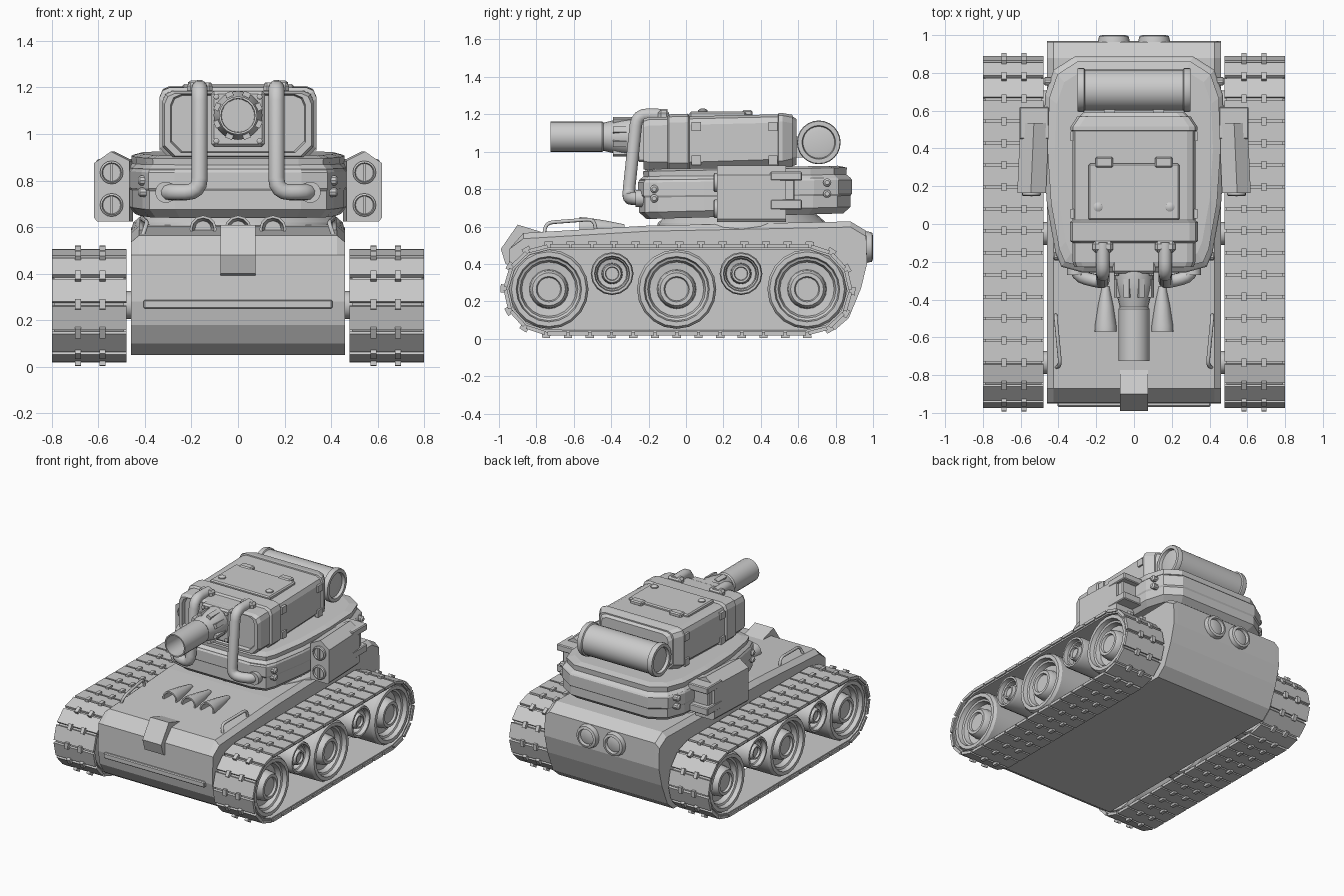
import bpy, bmesh, math
from mathutils import Vector, Matrix

if "Cube" in bpy.data.objects:
    bpy.data.objects.remove(bpy.data.objects["Cube"])


def finish(name, bm, mirror=False, smooth=None, bevel=0):
    bmesh.ops.recalc_face_normals(bm, faces=bm.faces)
    me = bpy.data.meshes.new(name)
    bm.to_mesh(me)
    bm.free()
    ob = bpy.data.objects.new(name, me)
    bpy.context.collection.objects.link(ob)
    if smooth:
        bpy.ops.object.select_all(action='DESELECT')
        ob.select_set(True)
        bpy.context.view_layer.objects.active = ob
        bpy.ops.object.shade_smooth_by_angle(angle=math.radians(smooth))
    if bevel:
        m = ob.modifiers.new("bevel", 'BEVEL')
        m.width, m.segments = bevel, 1
    if mirror:
        ob.modifiers.new("mirror", 'MIRROR')
    return ob


def add_loft(bm, rings, closed=False):
    vs = [[bm.verts.new(p) for p in r] for r in rings]
    n = len(vs[0])
    for a, b in zip(vs, vs[1:] + ([vs[0]] if closed else [])):
        for i in range(n):
            bm.faces.new((a[i], a[(i + 1) % n], b[(i + 1) % n], b[i]))
    if not closed:
        bm.faces.new(vs[0])
        bm.faces.new(vs[-1])


def loft(name, rings, closed=False, **kw):
    bm = bmesh.new()
    add_loft(bm, rings, closed)
    return finish(name, bm, **kw)


def add_box(bm, lo, hi, mat=Matrix()):
    lo, hi = Vector(lo), Vector(hi)
    size = Matrix.Diagonal((*(hi - lo), 1))
    bmesh.ops.create_cube(bm, size=1, matrix=mat @ Matrix.Translation((lo + hi) / 2) @ size)


def box(name, *spans, **kw):
    bm = bmesh.new()
    for lo, hi in spans:
        add_box(bm, lo, hi)
    return finish(name, bm, **kw)


def lathe(name, axis, prof, centers, seg=20, smooth=None, mirror=False):
    """Revolve (radius, offset) pairs about an axis through each centre."""
    bm = bmesh.new()
    for c in centers:
        rings = []
        for r, t in prof:
            ring = []
            for i in range(seg):
                a = 2 * math.pi * i / seg
                u, v = r * math.cos(a), r * math.sin(a)
                p = {'x': (t, u, v), 'y': (u, t, v), 'z': (u, v, t)}[axis]
                ring.append(Vector(c) + Vector(p))
            rings.append(ring)
        add_loft(bm, rings)
    return finish(name, bm, mirror=mirror, smooth=smooth)


def pipe(name, pts, r, corner, sides=2):
    """Tube along a path with rounded corners, made on both sides."""
    P = [Vector(p) for p in pts]
    path = [P[0]]
    for a, b, c in zip(P, P[1:], P[2:]):
        s, e = b + (a - b).normalized() * corner, b + (c - b).normalized() * corner
        path += [s * (1 - t) ** 2 + b * 2 * t * (1 - t) + e * t * t for t in (0, .25, .5, .75, 1)]
    path.append(P[-1])
    for sx, label in ((1, "_left"), (-1, "_right")):
        cu = bpy.data.curves.new(name, 'CURVE')
        cu.dimensions, cu.bevel_depth, cu.bevel_resolution, cu.use_fill_caps = '3D', r, sides, True
        sp = cu.splines.new('POLY')
        sp.points.add(len(path) - 1)
        for q, p in zip(sp.points, path):
            q.co = (p.x * sx, p.y, p.z, 1)
        bpy.context.collection.objects.link(bpy.data.objects.new(name + label, cu))


# Hull: side profile with chamfered upper edges
hull = [(-.80, .05), (-.88, .10), (-.93, .18), (-.95, .28), (-.945, .48), (-.87, .565), (-.2, .605),
        (.88, .627), (.963, .577), (.968, .40), (.935, .267), (.87, .11), (.80, .05)]
loft("hull", [[(x, y, z - (d if z > .55 else 0)) for y, z in hull]
              for x, d in ((-.46, .03), (-.425, 0), (.425, 0), (.46, .03))])
box("front_bar", ((-.405, -.968, .248), (.405, -.94, .288)), bevel=.006)
tow = [(-.94, .39), (-.965, .40), (-.99, .48), (-.90, .61), (-.77, .57), (-.80, .54)]
loft("tow_block", [[(x, y, z) for y, z in tow] for x in (-.075, .075)])
lathe("rear_lights", 'y', [(.07, -.06), (.085, -.05), (.085, .0), (.078, .03), (.06, .035), (.055, .015), (.045, .02)],
      [(-.107, .965, .49), (.107, .965, .49)], 16, 30)
pipe("grab_handle", [(.415, -.76, .55), (.39, -.75, .62), (.415, -.49, .64), (.415, -.48, .56)], .010, .04)

# Intake scoops on the front deck
for k, x in enumerate((-.15, 0, .15)):
    lathe(f"deck_scoop_{k + 1}", 'y', [(.02, .24), (.04, .14), (.057, .03), (.058, 0), (.047, 0), (.035, .08)],
          [(x, -.57, .592)], 12, 35)

# Tracks: belt, pads and lugs around a stadium path
Y0, Y1, ZC, R, N = -.733, .647, .262, .226, 36
L = Y1 - Y0
total = 2 * L + 2 * math.pi * R


def track_point(s, off):
    s %= total
    r = R + off
    if s < L:
        return Vector((0, Y0 + s, ZC + r))
    if s < L + math.pi * R:
        a = (s - L) / R
        return Vector((0, Y1 + r * math.sin(a), ZC + r * math.cos(a)))
    if s < 2 * L + math.pi * R:
        return Vector((0, Y1 - (s - L - math.pi * R), ZC - r))
    a = (s - 2 * L - math.pi * R) / R
    return Vector((0, Y0 - r * math.sin(a), ZC - r * math.cos(a)))


bm = bmesh.new()
step = total / N
X = Vector((1, 0, 0))
add_loft(bm, [[track_point(i * step, o) + X * x for x, o in ((.49, -.012), (.79, -.012), (.79, .002), (.49, .002))]
              for i in range(N)], True)
for i in range(N):
    a, b = track_point(i * step, 0), track_point((i + 1) * step, 0)
    d = (b - a).normalized()
    up = X.cross(d)
    half = (b - a).length / 2
    for center, spans in (((a + b) / 2, [((.48, -half + .006, -.002), (.80, half - .006, .018))]),
                          (track_point(i * step, 0), [((x - .013, -.022, 0), (x + .013, .022, .032)) for x in (.583, .688)])):
        if len(spans) == 2:
            d = (track_point(i * step + .03, 0) - track_point(i * step - .03, 0)).normalized()
            up = X.cross(d)
        m = Matrix((X, d, up)).transposed().to_4x4()
        m.translation = center
        for lo, hi in spans:
            add_box(bm, lo, hi, m)
finish("track", bm, mirror=True)

# Road wheels and return rollers
big = [(.10, .50), (.20, .50), (.212, .52), (.212, .765), (.20, .785), (.175, .785), (.168, .755), (.155, .75),
       (.145, .715), (.105, .71), (.10, .755), (.088, .775), (.068, .775), (.062, .76)]
lathe("road_wheels", 'x', big, [(0, y, .265) for y in (Y0, -.05, Y1)], 20, 25, True)
small = [(r * .54, x) for r, x in big]
lathe("small_rollers", 'x', small, [(0, y, .348) for y in (-.395, .294)], 16, 25, True)
lathe("axles", 'x', [(.06, .44), (.06, .52)], [(0, y, .265) for y in (Y0, -.05, Y1)], 12, 35, True)

# Turret ring and lower turret, lofted from a plan outline
lathe("turret_ring", 'z', [(.46, -.03), (.45, .01), (.37, .08)], [(0, .30, .61)], 28, 25)
half = [(.27, -.25), (.38, -.22), (.41, -.15), (.455, .10), (.475, .40), (.465, .68), (.42, .81), (.31, .88)]
plan = half + [(-x, y) for x, y in half[::-1]]


def turret_ring(s, zf, zb):
    return [(x * s, .315 + (y - .315) * s, zf + (zb - zf) * (y + .25) / 1.13) for x, y in plan]


loft("lower_turret", [turret_ring(*l) for l in (
    (.93, .64, .67), (1, .675, .705), (1, .85, .86), (.96, .868, .878), (.965, .895, .915), (.88, .908, .925))])
loft("turret_band", [turret_ring(*l) for l in ((1, .755, .765), (1.012, .765, .775), (1.012, .835, .85), (1, .845, .86))])
for nm, y, x, zs in (("front_bolts", -.17, .385, (.80, .75)), ("rear_bolts", .755, .435, (.835, .775))):
    lathe(nm, 'x', [(.022, 0), (.022, .035), (.012, .045)], [(x, y, z) for z in zs], 10, 35, True)

# Side pods with front lamps and rear clamps
pod = [(.46, .625), (.60, .625), (.612, .64), (.612, .875), (.54, .925), (.46, .885)]
loft("side_pod", [[(x + dx, y, z) for x, z in pod] for y, dx in ((.165, .006), (.535, -.01))], mirror=True)
box("pod_clamps", ((.45, .45, .845), (.607, .62, .893)), ((.45, .45, .69), (.607, .62, .745)),
    ((.44, .52, .70), (.585, .58, .88)), mirror=True, bevel=.006)
lathe("pod_lamps", 'y', [(.05, .02), (.05, -.012), (.042, -.018), (.038, -.008)],
      [(.543, .165, z) for z in (.835, .695)], 16, 35, True)
box("lamp_slots", *[((.537, .146, z - .038), (.549, .165, z + .038)) for z in (.835, .695)], mirror=True)


# Upper turret: chamfered sections along y
def section(y, w, lo, hi, c=.045):
    q = [(w, lo + c), (w, hi - c), (w - c * .3, hi - c * .3), (w - c, hi)]
    right = [(w - c, lo)] + q
    return [(x, y, z) for x, z in right + [(-x, z) for x, z in right[::-1]]]


loft("upper_turret", [section(*s) for s in (
    (-.20, .25, .95, 1.15), (-.20, .285, .925, 1.165), (-.228, .29, .92, 1.17), (-.228, .315, .905, 1.175),
    (-.20, .325, .90, 1.185), (.05, .325, .90, 1.19), (.50, .325, .915, 1.20), (.56, .30, .92, 1.195), (.59, .27, .93, 1.175))])
loft("turret_strap", [section(*s) for s in (
    (-.10, .325, .90, 1.187), (-.09, .338, .895, 1.20), (.01, .338, .895, 1.203), (.02, .325, .90, 1.19))])
loft("rear_strap", [section(*s) for s in (
    (.49, .32, .91, 1.19), (.495, .336, .905, 1.207), (.515, .336, .905, 1.207), (.57, .30, .918, 1.197))])
box("corner_brackets", *[((.31, y, z), (.337, y + .05, z + .05)) for y in (.03, .44) for z in (.93, 1.11)], mirror=True)
box("hatch", ((-.24, .02, 1.18), (.24, .32, 1.214)), bevel=.008)
box("hatch_hinges", ((.11, .30, 1.19), (.205, .355, 1.222)), mirror=True, bevel=.008)
lathe("hatch_bolts", 'z', [(.025, 0), (.025, .012), (.012, .02)], [(.19, .09, 1.21)], 12, 35, True)

# Gun: mantlet plate with bolts, collar and hollow barrel
box("mantlet_plate", ((-.115, -.262, .945), (.115, -.19, 1.185)), bevel=.012)
lathe("plate_bolts", 'y', [(.013, 0), (.013, -.012), (.006, -.016)], [(.093, -.26, z) for z in (.97, 1.16)], 8, None, True)
lathe("gun_barrel", 'y', [(.105, -.24), (.105, -.31), (.098, -.35), (.075, -.44), (.082, -.45), (.082, -.725),
                          (.073, -.725), (.07, -.52)], [(0, 0, 1.08)], 20, 25)
bm = bmesh.new()
for i in range(8):
    m = Matrix.Translation((0, 0, 1.08)) @ Matrix.Rotation(math.pi / 4 * (i + .5), 4, 'Y')
    add_box(bm, (-.016, -.39, .075), (.016, -.29, .108), m)
finish("collar_ribs", bm)

# Front pipes from the roof down to the lower turret
pipe("turret_pipe", [(.165, -.10, 1.195), (.165, -.262, 1.20), (.165, -.31, .75), (.31, -.275, .75), (.31, -.20, .75)],
     .035, .06, 3)
lathe("pipe_flange", 'y', [(.046, -.01), (.046, .04)], [(.31, -.26, .75)], 14, 35, True)
box("pipe_roof_clamp", ((.11, -.15, 1.16), (.22, -.09, 1.222)), mirror=True, bevel=.015)

# Rear storage drum and its brackets
lathe("rear_drum", 'x', [(.06, -.285), (.085, -.28), (.09, -.30), (.113, -.30), (.117, -.29), (.117, -.265), (.108, -.26),
                         (.108, .26), (.117, .265), (.117, .29), (.113, .30), (.09, .30), (.085, .28), (.06, .285)],
      [(0, .71, 1.05)], 24, 25)
box("drum_bracket", ((.10, .56, .97), (.16, .66, 1.08)), mirror=True)
